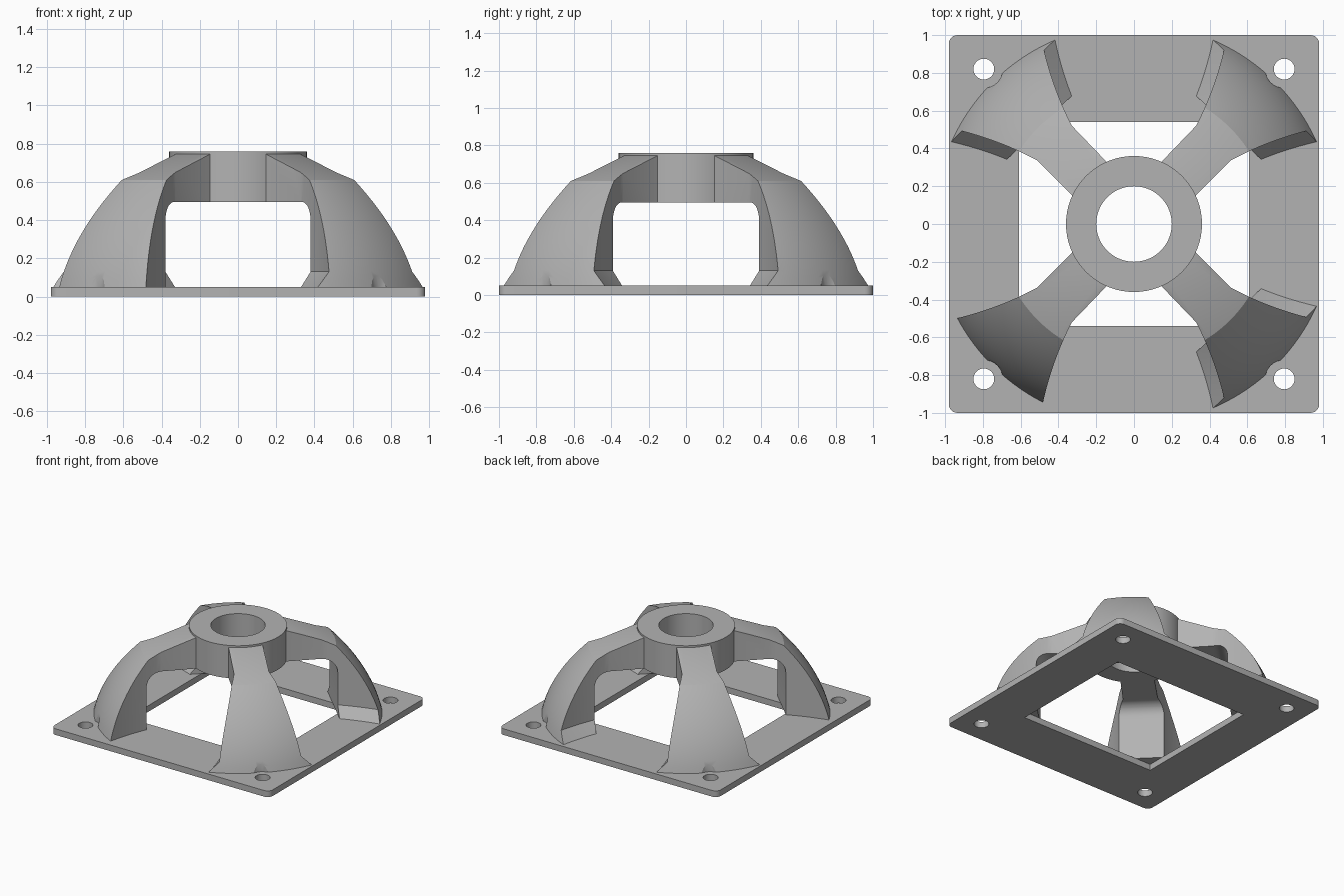
import bpy
import bmesh
from math import radians, pi, sin, cos
from mathutils import Matrix, Vector

cube = bpy.data.objects.get("Cube")
if cube:
    bpy.data.objects.remove(cube, do_unlink=True)

grey = bpy.data.materials.new("cast_grey")
grey.use_nodes = True
GREY = (0.45, 0.45, 0.45, 1)
grey.diffuse_color = GREY
grey.node_tree.nodes["Principled BSDF"].inputs["Base Color"].default_value = GREY


def make(name, bm):
    bmesh.ops.recalc_face_normals(bm, faces=bm.faces)
    mesh = bpy.data.meshes.new(name)
    bm.to_mesh(mesh)
    bm.free()
    mesh.materials.append(grey)
    obj = bpy.data.objects.new(name, mesh)
    bpy.context.collection.objects.link(obj)
    return obj


def loft(name, rings, turn=0):
    """Solid through matching rings of points, turned about z."""
    bm = bmesh.new()
    m = Matrix.Rotation(turn, 4, "Z")
    loops = [[bm.verts.new(m @ Vector(p)) for p in ring] for ring in rings]
    n = len(loops[0])
    bm.faces.new(loops[0])
    bm.faces.new(loops[-1])
    for a, b in zip(loops, loops[1:]):
        for i in range(n):
            j = (i + 1) % n
            bm.faces.new((a[i], a[j], b[j], b[i]))
    return make(name, bm)


def prism(name, outline, z0, z1):
    return loft(name, [[(x, y, z) for x, y in outline] for z in (z0, z1)])


def circle(x, y, r, n=32):
    return [(x + r * cos(2 * pi * i / n), y + r * sin(2 * pi * i / n)) for i in range(n)]


def lathe(name, profile, steps, closed):
    bm = bmesh.new()
    vs = [bm.verts.new((r, 0, z)) for r, z in profile]
    edges = [bm.edges.new(p) for p in zip(vs, vs[1:])]
    if closed:
        edges.append(bm.edges.new((vs[-1], vs[0])))
    bmesh.ops.spin(bm, geom=vs + edges, axis=(0, 0, 1), cent=(0, 0, 0),
                   angle=2 * pi, steps=steps, use_duplicate=False)
    bmesh.ops.remove_doubles(bm, verts=bm.verts, dist=0.0001)
    return make(name, bm)


def carve(obj, *steps):
    """Apply boolean steps of (operation, cutter), then remove the cutters."""
    for op, cutter in steps:
        mod = obj.modifiers.new("cut", "BOOLEAN")
        mod.operation, mod.object, mod.solver = op, cutter, "EXACT"
    dg = bpy.context.evaluated_depsgraph_get()
    mesh = bpy.data.meshes.new_from_object(obj.evaluated_get(dg))
    obj.modifiers.clear()
    obj.data = mesh
    mesh.name = obj.name
    for _, cutter in steps:
        bpy.data.objects.remove(cutter, do_unlink=True)
    mesh.materials.clear()
    mesh.materials.append(grey)
    for face in mesh.polygons:
        face.material_index = 0


PLATE = 0.05
HOLES = [(sx * 0.795, sy * 0.82) for sx in (-1, 1) for sy in (-1, 1)]

# Base plate with rounded corners, open window and bolt holes
corners = []
for k, (sx, sy) in enumerate(((1, 1), (-1, 1), (-1, -1), (1, -1))):
    for i in range(7):
        a = k * pi / 2 + i * pi / 12
        corners.append((sx * 0.935 + 0.045 * cos(a), sy * 0.955 + 0.045 * sin(a)))
plate = prism("base_plate", corners, 0, PLATE)
window = prism("window_cutter", [(0.61, 0.54), (-0.61, 0.54), (-0.61, -0.54), (0.61, -0.54)], -1, 1)
carve(plate, ("DIFFERENCE", window),
      *[("DIFFERENCE", prism("hole_cutter", circle(x, y, 0.055), -1, 1)) for x, y in HOLES])

# Central hub ring
hub = lathe("hub_ring", [(0.2, 0.495), (0.36, 0.495), (0.36, 0.76), (0.2, 0.76)], 72, True)


def dome():
    """Solid of revolution giving the outer surface of the legs."""
    a, b, c = Vector((0.72, 0.61)), Vector((0.987, 0.343)), Vector((1.06, PLATE))
    arc = [a * (1 - t) ** 2 + b * 2 * t * (1 - t) + c * t * t for t in (i / 14 for i in range(15))]
    return lathe("dome_cutter", [(0, 0.745), (0.36, 0.745)] + [tuple(p) for p in arc]
                 + [(1.06, -0.1), (0, -0.1)], 128, False)


def cavity(turn):
    """Filleted block cleared from the inner side of a leg."""
    reach, roof, r = 0.715, 0.495, 0.1
    side = [(0, -0.1), (reach, -0.1)]
    side += [(reach - r + r * cos(i * pi / 16), roof - r + r * sin(i * pi / 16)) for i in range(9)]
    side.append((0, roof))
    return loft("cavity_cutter", [[(u, w, z) for u, z in side] for w in (-0.7, 0.7)], turn)


def leg(name, turn, flared, hole):
    # Half widths along the diagonal: straight arm, then a widening foot
    half = [(0.335, 0.127)]
    for i in range(15):
        u = 0.6 + i * 0.04
        half.append((u, 0.13 + 0.3 * (u - 0.6) + 0.38 * (u - 0.6) ** 2))

    def ring(z, grow):
        pts = [(u - grow, w + grow) if u > 0.5 else (u, w) for u, w in half]
        return [(u, -w, z) for u, w in pts] + [(u, w, z) for u, w in reversed(pts)]

    foot = 0.05 if flared else 0
    obj = loft(name, [ring(PLATE, foot), ring(0.13, 0), ring(0.9, 0)], turn)
    clearance = prism("clearance_cutter", circle(*hole, 0.1), 0, 0.2)
    carve(obj, ("INTERSECT", dome()), ("DIFFERENCE", cavity(turn)), ("DIFFERENCE", clearance))
    return obj


# Four legs; the front right one has no flared foot
legs = [
    leg("back_left_leg", radians(45.5), True, HOLES[3]),
    leg("back_right_leg", radians(134.5), True, HOLES[1]),
    leg("front_right_leg", radians(225.5), False, HOLES[0]),
    leg("front_left_leg", radians(314.5), True, HOLES[2]),
]

# Smooth curved walls, crisp edges
bpy.ops.object.select_all(action="DESELECT")
for obj in [plate, hub] + legs:
    obj.select_set(True)
bpy.context.view_layer.objects.active = plate
bpy.ops.object.shade_smooth_by_angle(angle=radians(22))
